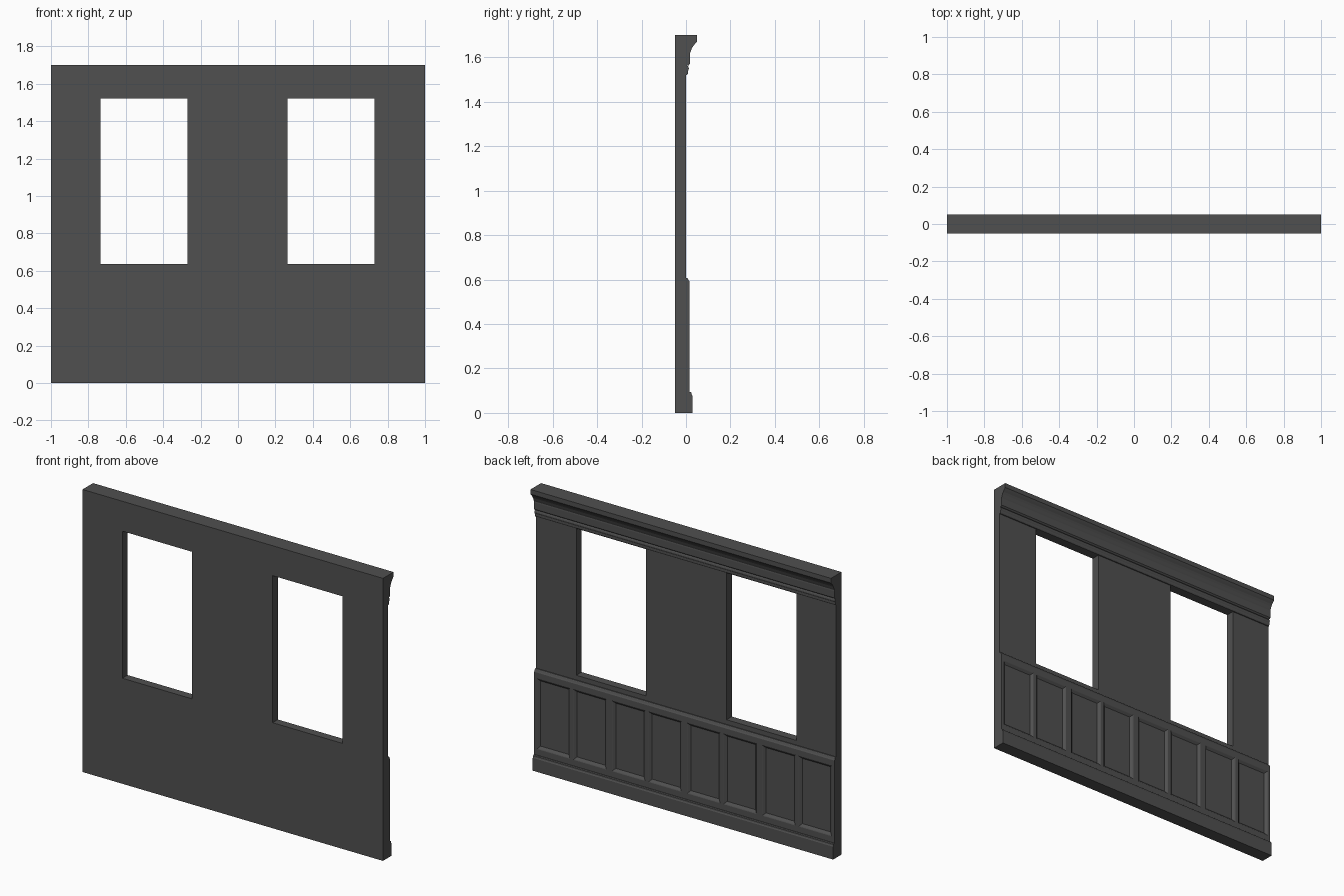
import bpy, bmesh

if "Cube" in bpy.data.objects:
    bpy.data.objects.remove(bpy.data.objects["Cube"])

# Dark grey paint
paint = bpy.data.materials.new("dark_grey")
paint.diffuse_color = (0.08, 0.08, 0.08, 1)
paint.use_nodes = True
paint.node_tree.nodes["Principled BSDF"].inputs["Base Color"].default_value = paint.diffuse_color


def finish(bm, name):
    bmesh.ops.recalc_face_normals(bm, faces=bm.faces)
    mesh = bpy.data.meshes.new(name)
    bm.to_mesh(mesh)
    bm.free()
    mesh.materials.append(paint)
    obj = bpy.data.objects.new(name, mesh)
    bpy.context.collection.objects.link(obj)
    return obj


def slab(name, xs, zs, y, depth, holes=(), panels=()):
    """Grid sheet facing +y with open holes and recessed panels, thickened towards -y."""
    bm = bmesh.new()
    v = [[bm.verts.new((x, y, z)) for z in zs] for x in xs]
    recessed = []
    for i in range(len(xs) - 1):
        for k in range(len(zs) - 1):
            if (i, k) in holes:
                continue
            f = bm.faces.new((v[i][k], v[i][k + 1], v[i + 1][k + 1], v[i + 1][k]))
            if (i, k) in panels:
                recessed.append(f)
    # sides and back
    back = bmesh.ops.extrude_face_region(bm, geom=bm.faces[:], use_keep_orig=True)
    moved = [g for g in back["geom"] if isinstance(g, bmesh.types.BMVert)]
    bmesh.ops.translate(bm, verts=moved, vec=(0, -depth, 0))
    bmesh.ops.recalc_face_normals(bm, faces=bm.faces)
    bm.normal_update()
    # sloped moulding around each panel, then the flat field
    if recessed:
        bmesh.ops.inset_individual(bm, faces=recessed, thickness=0.006, depth=-0.002)
        bmesh.ops.inset_individual(bm, faces=recessed, thickness=0.018, depth=-0.011)
    return finish(bm, name)


def moulding(name, profile):
    """Sweep a (y, z) profile along the whole wall."""
    bm = bmesh.new()
    f = bm.faces.new([bm.verts.new((-1, y, z)) for y, z in profile])
    r = bmesh.ops.extrude_face_region(bm, geom=[f], use_keep_orig=True)
    moved = [g for g in r["geom"] if isinstance(g, bmesh.types.BMVert)]
    bmesh.ops.translate(bm, verts=moved, vec=(2, 0, 0))
    return finish(bm, name)


# Wall with two window openings
slab("wall", [-1, -0.735, -0.27, 0.265, 0.73, 1], [0, 0.635, 1.52, 1.70],
     0.0, 0.05, holes={(1, 1), (3, 1)})

# Wainscot: four bays, each with a pair of recessed panels
xs = [-1]
for bay in range(4):
    x0 = -1 + 0.5 * bay
    xs += [x0 + 0.018, x0 + 0.24, x0 + 0.26, x0 + 0.482]
xs.append(1)
slab("wainscot", xs, [0.085, 0.13, 0.556, 0.58], 0.016, 0.016,
     panels={(i, 1) for i in range(1, len(xs) - 1, 2)})

# Chair rail capping the wainscot
moulding("chair_rail", [(0, 0.58), (0.016, 0.58), (0.016, 0.59), (0.012, 0.597),
                        (0.009, 0.604), (0.006, 0.607), (0, 0.607)])

# Baseboard
moulding("baseboard", [(0, 0), (0.029, 0), (0.029, 0.077), (0.026, 0.082),
                       (0.025, 0.090), (0.020, 0.094), (0, 0.094)])

# Crown: coved cornice over a frieze
moulding("crown", [(0, 1.70), (0.05, 1.70), (0.05, 1.672), (0.042, 1.662),
                   (0.033, 1.652), (0.026, 1.640), (0.021, 1.626), (0.017, 1.617),
                   (0.018, 1.610), (0.018, 1.570), (0.012, 1.564), (0.004, 1.562),
                   (0, 1.562)])

# Picture rail bead under the crown
moulding("picture_rail", [(0, 1.562), (0.006, 1.562), (0.011, 1.557), (0.013, 1.550),
                          (0.011, 1.543), (0.009, 1.540), (0.009, 1.528),
                          (0.005, 1.521), (0, 1.52)])
